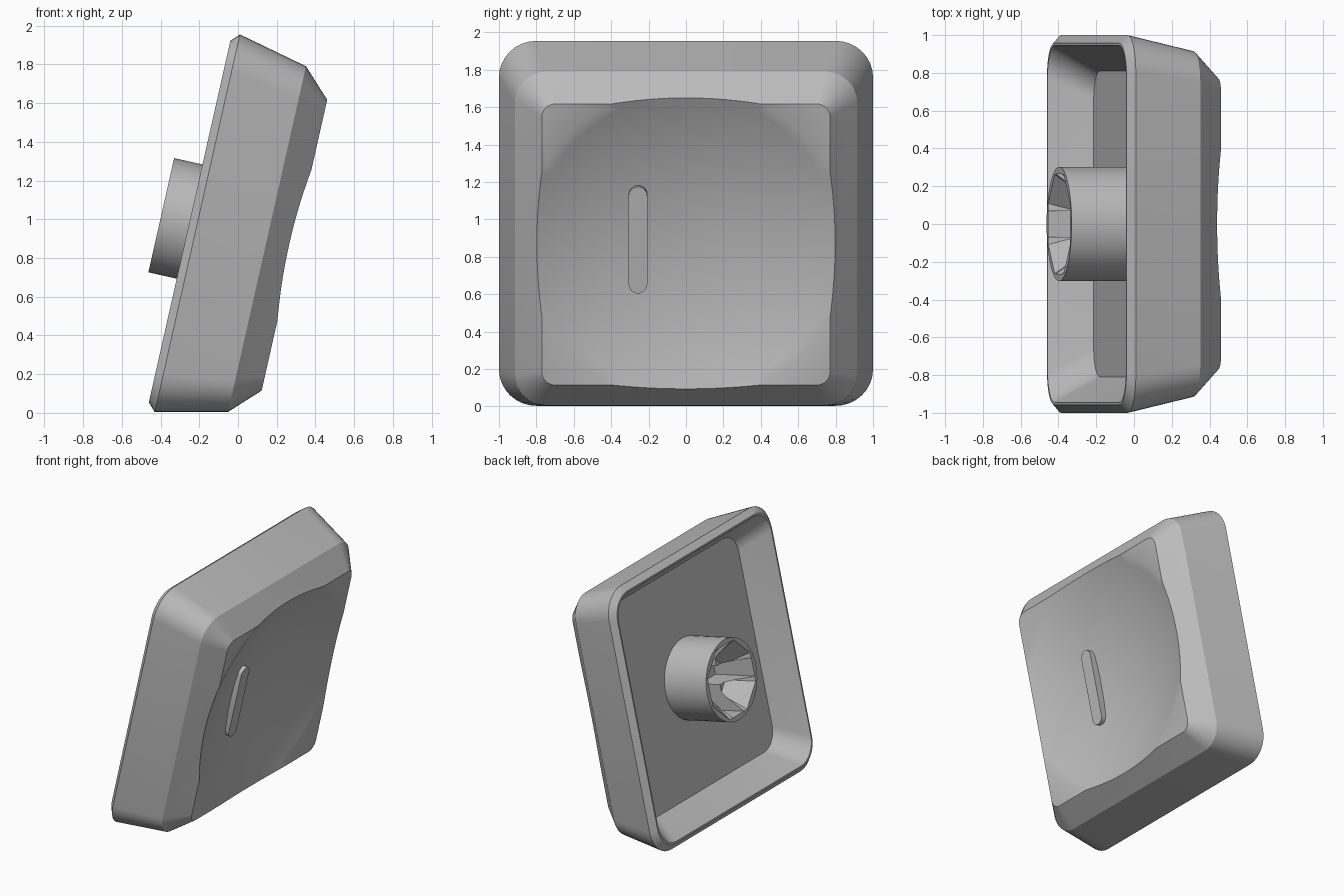
import bpy, bmesh, math
from mathutils import Matrix, Vector

old = bpy.data.objects.get("Cube")
if old:
    bpy.data.objects.remove(old)

grey = bpy.data.materials.new("mid_grey")
grey.use_nodes = True
colour = (0.5, 0.5, 0.5, 1)
grey.diffuse_color = colour
grey.node_tree.nodes["Principled BSDF"].inputs["Base Color"].default_value = colour

# Cap frame: local x runs across, local y up the face, local z out of the face
TILT = math.radians(12.7)
c, s = math.cos(TILT), math.sin(TILT)
PLACE = Matrix(((0, s, c, -0.25), (1, 0, 0, 0), (0, c, -s, 0.988), (0, 0, 0, 1)))


def rounded(hx, hy, r, z, steps=8):
    """Rounded rectangle ring of points at height z."""
    pts = []
    for k, (sx, sy) in enumerate(((1, 1), (-1, 1), (-1, -1), (1, -1))):
        for i in range(steps + 1):
            a = math.pi / 2 * (k + i / steps)
            pts.append(Vector((sx * (hx - r) + r * math.cos(a),
                               sy * (hy - r) + r * math.sin(a), z)))
    return pts


def circle(r, z, sides):
    turn = 2 * math.pi / sides
    return [Vector((r * math.cos(turn * (i + 0.5)), r * math.sin(turn * (i + 0.5)), z))
            for i in range(sides)]


def loft(name, rings):
    """Closed solid through matching rings."""
    bm = bmesh.new()
    loops = [[bm.verts.new(p) for p in ring] for ring in rings]
    for a, b in zip(loops, loops[1:]):
        for i in range(len(a)):
            j = (i + 1) % len(a)
            bm.faces.new((a[i], a[j], b[j], b[i]))
    bm.faces.new(loops[0][::-1])
    bm.faces.new(loops[-1])
    bmesh.ops.recalc_face_normals(bm, faces=bm.faces)
    return finish(name, bm)


def finish(name, bm):
    mesh = bpy.data.meshes.new(name)
    bm.to_mesh(mesh)
    bm.free()
    mesh.materials.append(grey)
    obj = bpy.data.objects.new(name, mesh)
    bpy.context.collection.objects.link(obj)
    obj.matrix_world = PLACE
    return obj


def activate(obj):
    bpy.ops.object.select_all(action="DESELECT")
    obj.select_set(True)
    bpy.context.view_layer.objects.active = obj


def cut(obj, cutter):
    bpy.context.view_layer.update()
    mod = obj.modifiers.new("cut", "BOOLEAN")
    mod.operation, mod.solver, mod.object = "DIFFERENCE", "EXACT", cutter
    activate(obj)
    bpy.ops.object.modifier_apply(modifier=mod.name)
    bpy.data.objects.remove(cutter)


def smooth(obj, degrees=25):
    activate(obj)
    bpy.ops.object.shade_smooth_by_angle(angle=math.radians(degrees))


# Hollow cap: pocket floor, rim, chamfered skirt, bevelled top
profile = ((0.81, 0.15, 0.22), (0.945, 0.17, 0), (0.957, 0.17, 0),
           (1.0, 0.2, 0.041), (0.915, 0.17, 0.41), (0.77, 0.07, 0.555))
cap = loft("cap_shell", [rounded(h, h, r, z) for h, r, z in profile])

# Spherical dish in the face
bm = bmesh.new()
RADIUS = 2.3
bmesh.ops.create_uvsphere(bm, u_segments=96, v_segments=96, radius=RADIUS)
bmesh.ops.translate(bm, verts=bm.verts, vec=(0, 0, 0.385 + RADIUS))
cut(cap, finish("dish_cutter", bm))
smooth(cap)

# Raised finger bar
bar = loft("finger_bar", [[p + Vector((-0.257, 0, 0)) for p in rounded(0.05, 0.293, 0.05, z, 4)]
                          for z in (0.36, 0.45)])
smooth(bar)

# Stem with a funnel mouth and a cross slot
stem = loft("stem", [circle(0.303, z, 48) for z in (-0.15, 0.24)])
cut(stem, loft("funnel_cutter", [circle(0.3, -0.17, 8), circle(0.15, 0.02, 8)]))
for hx, hy in ((0.07, 0.265), (0.265, 0.07)):
    cut(stem, loft("slot_cutter", [[Vector((x * hx, y * hy, z)) for x, y in
                                    ((1, 1), (-1, 1), (-1, -1), (1, -1))]
                                   for z in (-0.2, 0.2)]))
smooth(stem)
